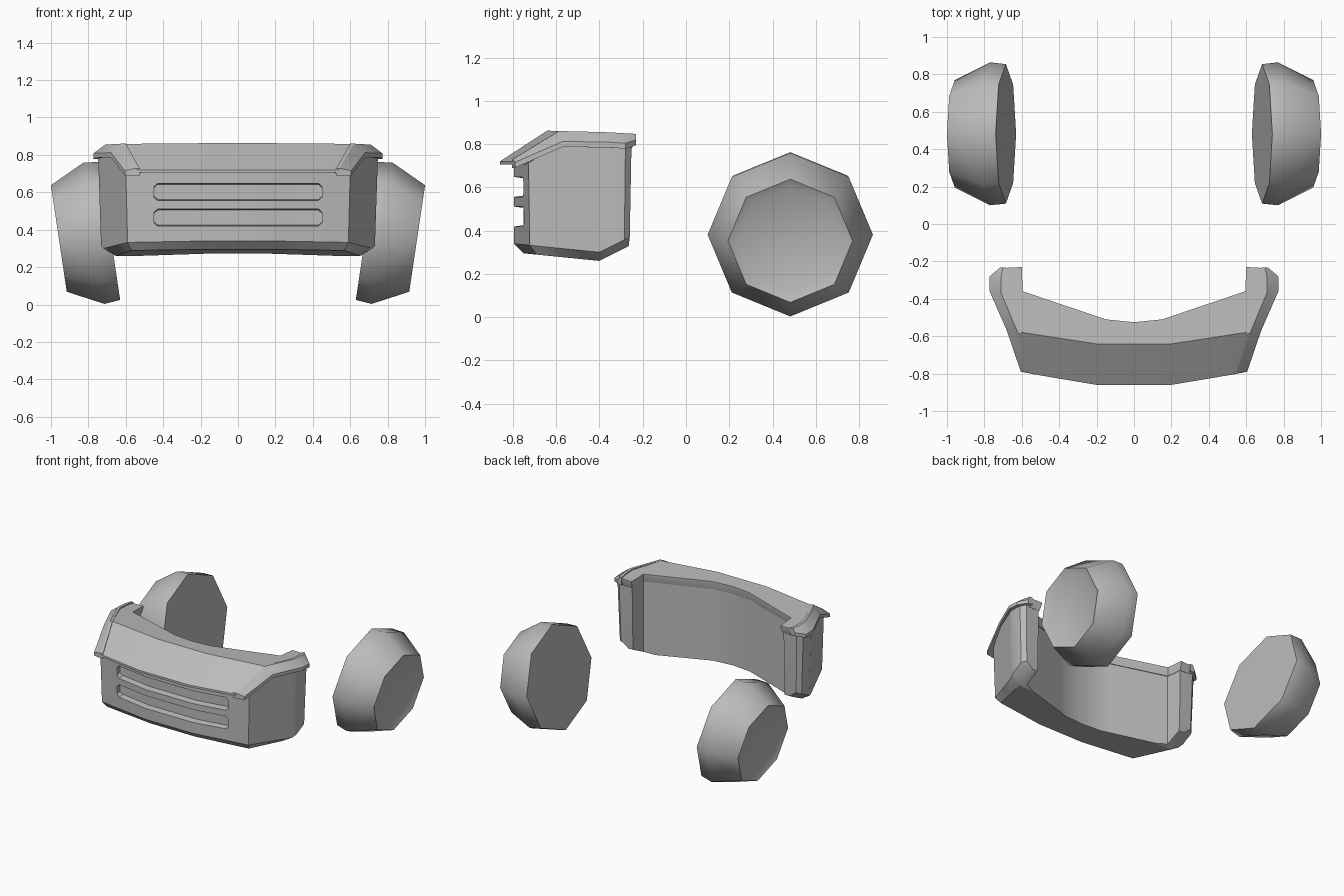
import bpy, bmesh, math
from mathutils import Vector

if "Cube" in bpy.data.objects:
    bpy.data.objects.remove(bpy.data.objects["Cube"])

grey = bpy.data.materials.new("mid_grey")
grey.diffuse_color = (0.5, 0.5, 0.5, 1)
grey.use_nodes = True
grey.node_tree.nodes["Principled BSDF"].inputs["Base Color"].default_value = grey.diffuse_color


def finish(name, bm, angle=30):
    bmesh.ops.recalc_face_normals(bm, faces=bm.faces)
    me = bpy.data.meshes.new(name)
    bm.to_mesh(me)
    bm.free()
    me.materials.append(grey)
    ob = bpy.data.objects.new(name, me)
    bpy.context.collection.objects.link(ob)
    smooth(ob, angle)
    return ob


def smooth(ob, angle):
    bpy.ops.object.select_all(action='DESELECT')
    ob.select_set(True)
    bpy.context.view_layer.objects.active = ob
    bpy.ops.object.shade_smooth_by_angle(angle=math.radians(angle))


def loft(bm, rings):
    """Skin closed rings of equal length and cap both ends."""
    loops = [[bm.verts.new(p) for p in r] for r in rings]
    n = len(loops[0])
    for a, b in zip(loops, loops[1:]):
        for i in range(n):
            j = (i + 1) % n
            bm.faces.new((a[i], a[j], b[j], b[i]))
    bm.faces.new(loops[0])
    bm.faces.new(loops[-1])


def both_sides(half):
    """Close a half outline (front to back) with its mirror image."""
    return half + [(-x, y) for x, y in reversed(half) if x > 0]


def top_z(x, y):
    front = 0.72 + 0.65 * (y + 0.86 - max(0, abs(x) - 0.2) * 0.167)
    return min(front, 0.86 - 0.057 * (y + 0.6))


def bottom_z(x, y):
    return max(0.26 - 0.1 * (y + 0.4), 0.26 + 0.5 * (y + 0.4))


def slab(name, layers, heights):
    """Stack plan outlines, cut at the creases, then bend to the height rules."""
    bm = bmesh.new()
    loft(bm, [[(x, y, k) for x, y in both_sides(p)] for k, p in enumerate(layers)])
    cuts = [((0.2, 0, 0), (1, 0, 0)), ((-0.2, 0, 0), (1, 0, 0)),
            ((0, -0.641, 0), (0, 1, 0)), ((0, -0.4, 0), (0, 1, 0)),
            ((0.2, -0.641, 0), (-0.1536, 1, 0)), ((-0.2, -0.641, 0), (0.1536, 1, 0))]
    for co, no in cuts:
        bmesh.ops.bisect_plane(bm, geom=bm.verts[:] + bm.edges[:] + bm.faces[:],
                               dist=1e-5, plane_co=co, plane_no=Vector(no).normalized())
    for v in bm.verts:
        x, y, k = v.co
        i = 0 if k < 1 else 1
        lo, hi = heights[i](x, y), heights[i + 1](x, y)
        v.co.z = lo + (hi - lo) * (k - i)
    return finish(name, bm)


# Curved body with chamfered lower edge
body_top = [(0.19, -0.795), (0.60, -0.728), (0.748, -0.37), (0.748, -0.28),
            (0.715, -0.252), (0.61, -0.252), (0.605, -0.375), (0.15, -0.525), (0, -0.538)]
body_mid = [(0.19, -0.795), (0.59, -0.722), (0.732, -0.37), (0.732, -0.285),
            (0.705, -0.26), (0.61, -0.26), (0.605, -0.375), (0.15, -0.525), (0, -0.538)]
body_low = [(0.18, -0.75), (0.57, -0.69), (0.66, -0.38), (0.66, -0.29),
            (0.65, -0.265), (0.61, -0.265), (0.605, -0.375), (0.15, -0.525), (0, -0.538)]
body = slab("body", [body_low, body_mid, body_top],
            [bottom_z, lambda x, y: bottom_z(x, y) + 0.04,
             lambda x, y: top_z(x, y) - 0.05])

# Two long slots that follow the bend of the front
for z in (0.602, 0.465):
    bm = bmesh.new()
    rings = []
    for x, h, d in ((-0.45, 0.03, 0.035), (-0.43, 0.048, 0.045), (-0.19, 0.048, 0.045),
                    (0.19, 0.048, 0.045), (0.43, 0.048, 0.045), (0.45, 0.03, 0.035)):
        y = -0.795 + max(0, abs(x) - 0.19) * 0.165
        rings.append([(x, y - 0.1, z - h - 0.012), (x, y + d, z - h + 0.008),
                      (x, y + d, z + h - 0.008), (x, y - 0.1, z + h + 0.012)])
    loft(bm, rings)
    cutter = finish("slot_cutter", bm)
    cutter.hide_render = True
    mod = body.modifiers.new("slot", 'BOOLEAN')
    mod.operation, mod.solver, mod.object = 'DIFFERENCE', 'EXACT', cutter
    bpy.context.view_layer.objects.active = body
    bpy.ops.object.modifier_apply(modifier=mod.name)
    bpy.data.objects.remove(cutter)
smooth(body, 30)

# Sloping roof with a thin front lip
roof_top = [(0.2, -0.86), (0.54, -0.803), (0.61, -0.59), (0.70, -0.37),
            (0.69, -0.235), (0.6, -0.23), (0.595, -0.36), (0.15, -0.51), (0, -0.525)]
roof_low = [(0.19, -0.79), (0.54, -0.735), (0.61, -0.59), (0.70, -0.37),
            (0.69, -0.25), (0.607, -0.25), (0.603, -0.37), (0.15, -0.52), (0, -0.534)]
slab("roof", [roof_low, roof_top, roof_top],
     [lambda x, y: top_z(x, y) - 0.06, lambda x, y: top_z(x, y) - 0.015, top_z])

# Raised chamfered rails: inner, ridge and outer plan points, with outer drop
stations = [((0.525, -0.805), (0.545, -0.80), (0.605, -0.79), 0.005),
            ((0.60, -0.59), (0.62, -0.585), (0.68, -0.57), 0.04),
            ((0.69, -0.37), (0.71, -0.37), (0.772, -0.36), 0.038),
            ((0.69, -0.28), (0.71, -0.28), (0.772, -0.28), 0.038),
            ((0.68, -0.232), (0.70, -0.232), (0.715, -0.232), 0.02)]
for s, side in ((1, "right"), (-1, "left")):
    bm = bmesh.new()
    rings = []
    for a, b, c, drop in stations:
        t = top_z(*a)
        rings.append([(s * p[0], p[1], t + dz) for p, dz in
                      ((a, -drop - 0.025), (a, 0.008), (b, 0.008),
                       (c, -drop), (c, -drop - 0.025))])
    loft(bm, rings)
    finish(side + "_rail", bm, 20)

    # Eight-sided tilted pod with a shallow dish on the outer face
    bm = bmesh.new()
    axis, up = Vector((0.989, 0, -0.147)), Vector((0.147, 0, 0.989))
    centre = Vector((0.77, 0.482, 0.381))
    rings = []
    for off, r in ((-0.086, 0.373), (0, 0.382), (0.19, 0.288), (0.17, 0.247)):
        ring = []
        for i in range(8):
            t = i * math.pi / 4
            p = centre + axis * off + up * (r * math.cos(t)) + Vector((0, r * math.sin(t), 0))
            ring.append((s * p.x, p.y, p.z))
        rings.append(ring)
    loft(bm, rings)
    finish(side + "_pod", bm, 48)
